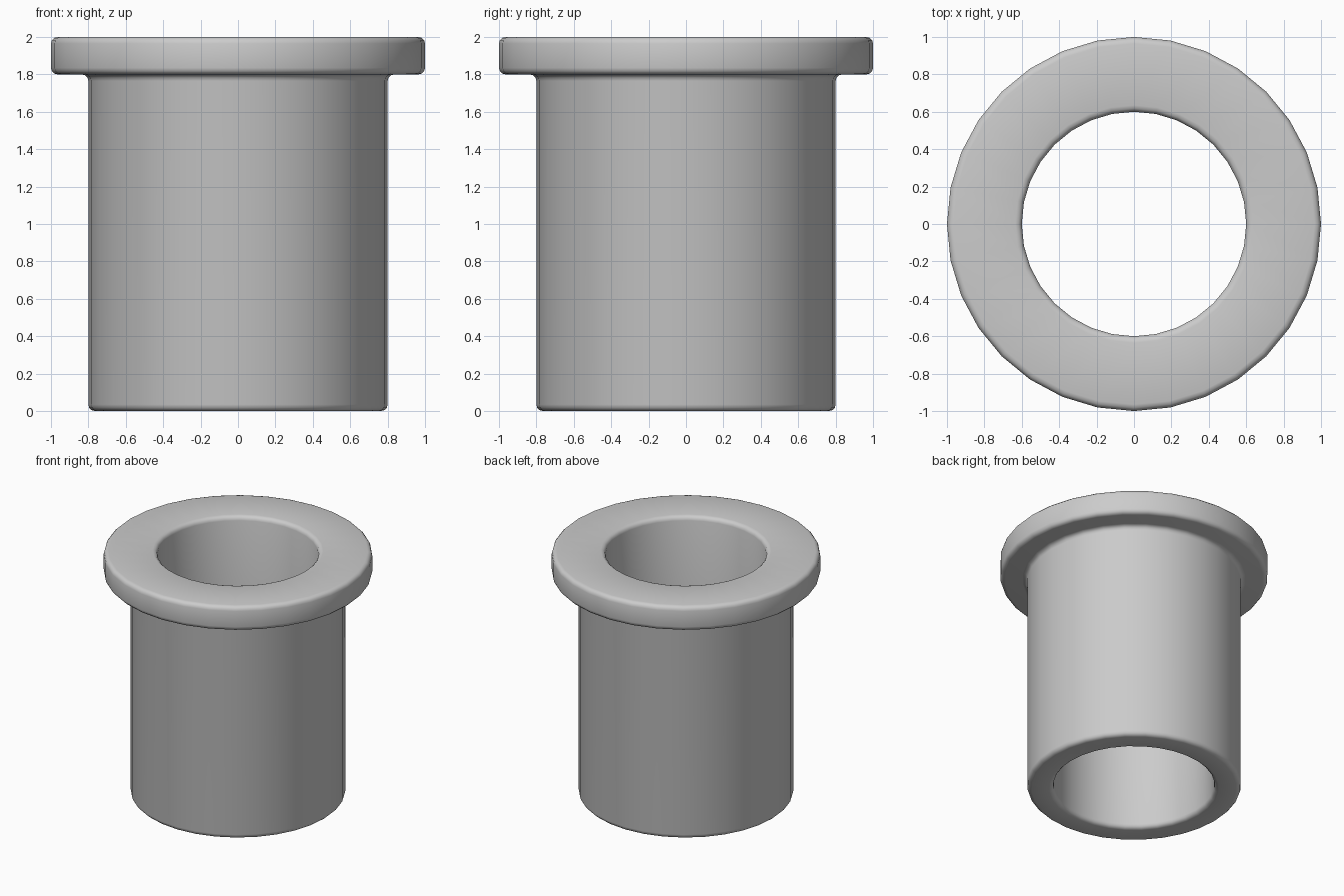
import bpy
import bmesh
import math

cube = bpy.data.objects.get("Cube")
if cube:
    bpy.data.objects.remove(cube, do_unlink=True)

SIDES = 32

# Plain grey finish
grey = bpy.data.materials.new("plain grey")
grey.use_nodes = True
colour = (0.6, 0.6, 0.6, 1)
grey.diffuse_color = colour
grey.node_tree.nodes["Principled BSDF"].inputs["Base Color"].default_value = colour

# Cross-section of the sleeve and flange wall: radius, height
profile = [(0.6, 0), (0.8, 0), (0.8, 1.8), (1, 1.8), (1, 2), (0.6, 2)]

# Revolve the closed cross-section
bm = bmesh.new()
rings = []
for i in range(SIDES):
    a = math.tau * i / SIDES
    rings.append([bm.verts.new((r * math.cos(a), r * math.sin(a), z)) for r, z in profile])
for i, ring in enumerate(rings):
    following = rings[(i + 1) % SIDES]
    for j in range(len(profile)):
        k = (j + 1) % len(profile)
        bm.faces.new((ring[j], following[j], following[k], ring[k]))
bmesh.ops.recalc_face_normals(bm, faces=bm.faces)

# Round every circular rim and the inner corner under the flange
rims = [e for e in bm.edges
        if abs(e.verts[0].co.z - e.verts[1].co.z) < 0.001
        and abs(e.verts[0].co.xy.length - e.verts[1].co.xy.length) < 0.001]
bmesh.ops.bevel(bm, geom=rims, offset=0.035, offset_type='OFFSET',
                segments=3, profile=0.5, affect='EDGES')

mesh = bpy.data.meshes.new("flanged_bushing")
bm.to_mesh(mesh)
bm.free()
mesh.materials.append(grey)
bushing = bpy.data.objects.new("flanged_bushing", mesh)
bpy.context.collection.objects.link(bushing)

# Smooth shading all round
bpy.context.view_layer.objects.active = bushing
bushing.select_set(True)
bpy.ops.object.shade_smooth_by_angle(angle=math.radians(40))
